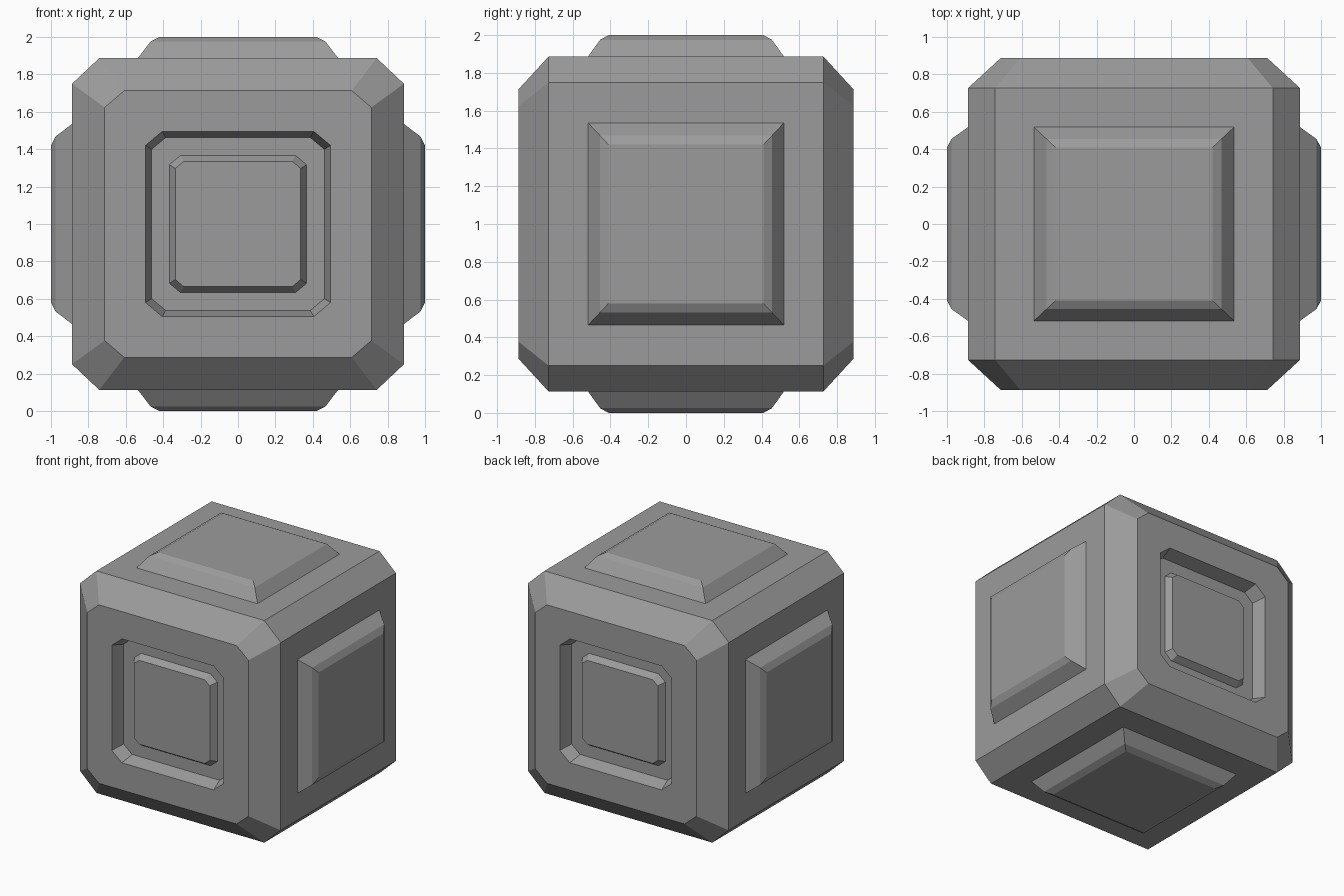
import bpy, bmesh
from math import pi
from mathutils import Matrix, Vector

if "Cube" in bpy.data.objects:
    bpy.data.objects.remove(bpy.data.objects["Cube"])

CENTRE = Vector((0, 0, 1))

grey = bpy.data.materials.new("dark_grey")
grey.diffuse_color = (0.33, 0.33, 0.33, 1)
grey.use_nodes = True
grey.node_tree.nodes["Principled BSDF"].inputs["Base Color"].default_value = grey.diffuse_color


def octagon(half, cut_x, cut_z):
    """Square outline with cut corners, in the xz plane."""
    a, bx, bz = half, half - cut_x, half - cut_z
    return [(a, -bz), (a, bz), (bx, a), (-bx, a), (-a, bz), (-a, -bz), (-bx, -a), (bx, -a)]


def loft(name, rings):
    """Skin a list of equal-length rings of 3D points and cap both ends."""
    bm = bmesh.new()
    loops = [[bm.verts.new(p) for p in ring] for ring in rings]
    for r, s in zip(loops, loops[1:]):
        n = len(r)
        for i in range(n):
            j = (i + 1) % n
            bm.faces.new((r[i], r[j], s[j], s[i]))
    bm.faces.new(loops[0][::-1])
    bm.faces.new(loops[-1])
    bmesh.ops.recalc_face_normals(bm, faces=bm.faces)
    mesh = bpy.data.meshes.new(name)
    bm.to_mesh(mesh)
    bm.free()
    mesh.materials.append(grey)
    obj = bpy.data.objects.new(name, mesh)
    obj.location = CENTRE
    bpy.context.collection.objects.link(obj)
    return obj


# Body: bevelled block with a sunken groove around a raised button, front and back
# Each entry: y, half size, corner cut in x, corner cut in z
front = [
    (-0.835, 0.335, 0.045, 0.038),  # button top
    (-0.785, 0.367, 0.06, 0.05),    # button base
    (-0.785, 0.462, 0.075, 0.063),  # groove floor
    (-0.887, 0.495, 0.09, 0.075),   # groove rim
    (-0.887, 0.713, 0.105, 0.09),   # front face edge
    (-0.727, 0.887, 0.145, 0.137),  # block side
]
profile = front + [(-y, h, cx, cz) for y, h, cx, cz in reversed(front)]
loft("body", [[(x, y, z) for x, z in octagon(h, cx, cz)] for y, h, cx, cz in profile])

# Raised pads on the right, top, left and bottom
# Each entry: distance from centre, half width, half depth
pad = [(0.86, 0.535, 0.518), (0.887, 0.535, 0.518), (0.975, 0.468, 0.455), (1.0, 0.42, 0.41)]
for i, side in enumerate(("right", "top", "left", "bottom")):
    turn = Matrix.Rotation(-i * pi / 2, 4, 'Y')
    rings = [[turn @ Vector((d, sy * hy, sz * hz))
              for sy, sz in ((-1, -1), (1, -1), (1, 1), (-1, 1))]
             for d, hz, hy in pad]
    # Corners are ordered as (depth, width) pairs around each pad outline
    loft(side + "_pad", rings)
